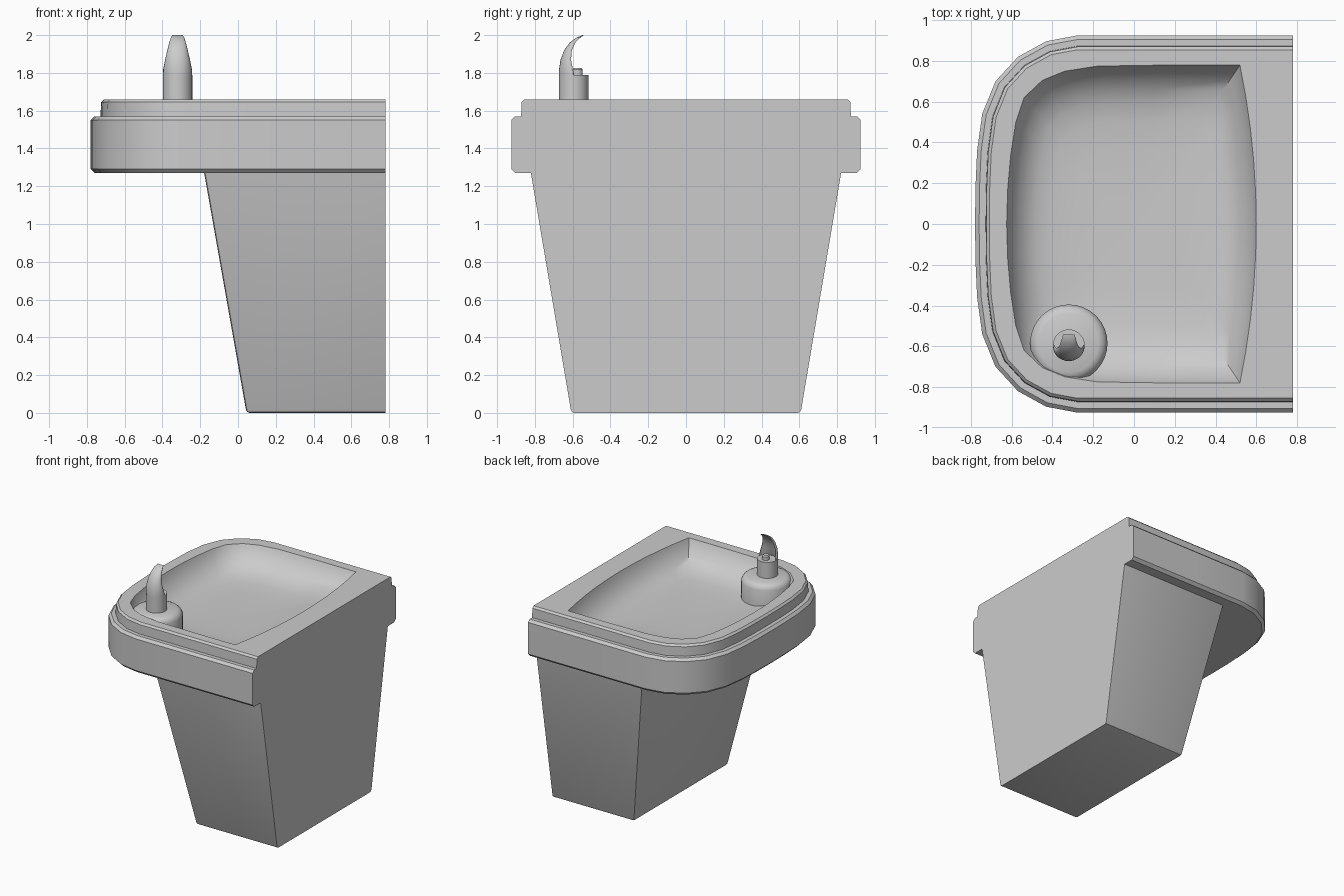
import bpy, bmesh, math
from mathutils import Vector

cube = bpy.data.objects.get("Cube")
if cube:
    bpy.data.objects.remove(cube, do_unlink=True)

steel = bpy.data.materials.new("brushed grey")
steel.use_nodes = True
GREY = (0.6, 0.6, 0.6, 1)
steel.diffuse_color = GREY
steel.node_tree.nodes["Principled BSDF"].inputs["Base Color"].default_value = GREY

WALL = 0.78      # plane of the flat back
BACK_N = 10      # segments along the back edge


def finish(name, bm, angle=35):
    bmesh.ops.recalc_face_normals(bm, faces=bm.faces)
    mesh = bpy.data.meshes.new(name)
    bm.to_mesh(mesh)
    bm.free()
    mesh.materials.append(steel)
    obj = bpy.data.objects.new(name, mesh)
    bpy.context.collection.objects.link(obj)
    bpy.ops.object.select_all(action='DESELECT')
    obj.select_set(True)
    bpy.context.view_layer.objects.active = obj
    bpy.ops.object.shade_smooth_by_angle(angle=math.radians(angle))
    return obj


def loft(loops, cap_first=True, cap_last=True):
    """Skin closed loops that share one point count."""
    bm = bmesh.new()
    rings = [[bm.verts.new(p) for p in loop] for loop in loops]
    n = len(rings[0])
    for a, b in zip(rings, rings[1:]):
        for i in range(n):
            j = (i + 1) % n
            bm.faces.new((a[i], a[j], b[j], b[i]))
    if cap_first:
        bm.faces.new(rings[0])
    if cap_last:
        bm.faces.new(rings[-1])
    return bm


def lathe(name, x, y, profile, n=32):
    loops = [[(x + r * math.cos(math.tau * i / n), y + r * math.sin(math.tau * i / n), z)
              for i in range(n)] for r, z in profile]
    return finish(name, loft(loops))


def mirrored(half):
    """Half outline from the back (+y) to the front centre, mirrored to -y."""
    return half + [(x, -y) for x, y in reversed(half[:-1])]


def close_back(path, bulge):
    """Join the two back corners with a straight or bulging edge."""
    (x, y) = path[-1]
    back = []
    for i in range(1, BACK_N):
        t = -1 + 2 * i / BACK_N
        back.append((x + bulge * (1 - t * t), y * -t))
    return path + back


rim_path = mirrored([(WALL, .925), (.2, .925), (-.28, .925), (-.43, .897), (-.57, .82),
                     (-.68, .7), (-.745, .54), (-.77, .36), (-.778, .18), (-.78, 0)])
bowl_path = mirrored([(.52, .78), (.15, .78), (-.18, .775), (-.34, .75), (-.45, .705),
                      (-.54, .62), (-.58, .5), (-.605, .34), (-.62, .17), (-.625, 0)])


def inset_rim(d):
    out = []
    for i, (x, y) in enumerate(rim_path):
        a = Vector(rim_path[max(i - 1, 0)])
        b = Vector(rim_path[min(i + 1, len(rim_path) - 1)])
        t = (b - a).normalized()
        out.append((x - t.y * d, y + t.x * d))
    return close_back(out, 0)


# Basin: stepped rim, flat top and sunken bowl in one skin
loops = [[(x, y, z) for x, y in inset_rim(d)]
         for z, d in [(1.27, .022), (1.292, 0), (1.55, 0), (1.57, .02), (1.57, .052),
                      (1.645, .055), (1.66, .07)]]
bowl = close_back(bowl_path, .08)
for s, z in [(1, 1.66), (.985, 1.635), (.955, 1.598), (.91, 1.56), (.85, 1.525),
             (.77, 1.497), (.65, 1.48), (.45, 1.472), (.2, 1.468), (.02, 1.467)]:
    loops.append([(x * s, y * s, z) for x, y in bowl])
finish("basin", loft(loops))

# Cabinet: tapered box with softened edges away from the wall
bm = loft([[(WALL, w, z), (front, w, z), (front, -w, z), (WALL, -w, z)]
           for z, w, front in [(0, .607, .045), (1.275, .822, -.18)]])
edges = [e for e in bm.edges
         if any(v.co.x < WALL - .1 for v in e.verts) and min(v.co.z for v in e.verts) < .1]
bmesh.ops.bevel(bm, geom=edges, offset=.016, segments=2, affect='EDGES', profile=.5)
finish("cabinet", bm)

# Spout mount, nozzle base and water jet
SX, SY = -.32, -.595
lathe("spout_mount", SX, SY + .01, [(.19, 1.45), (.19, 1.615), (.18, 1.638), (.165, 1.651), (.145, 1.659)])
lathe("spout_base", SX, SY, [(.078, 1.65), (.078, 1.79)])
lathe("water_jet", SX, SY + .02, [(.028, 1.785), (.028, 1.818), (.02, 1.826)], 16)

# Hooked mouth guard: crescent sections that narrow toward the tip
sections = []
for z, back, thick, half, sag in [
        (1.785, -.673, .02, .078, .078), (1.82, -.672, .034, .076, .066),
        (1.87, -.664, .036, .066, .048), (1.92, -.645, .034, .054, .034),
        (1.96, -.616, .03, .044, .022), (1.985, -.583, .022, .036, .014),
        (2.0, -.548, .006, .028, .006)]:
    outer, inner = [], []
    for i in range(13):
        a = math.radians(-90 + 15 * i)
        x, drop = math.sin(a), 1 - math.cos(a)
        outer.append((SX + half * x, back + sag * drop, z))
        inner.append((SX + half * .93 * x, back + thick + max(sag - thick * .8, 0) * drop, z))
    sections.append(outer + inner[::-1])
finish("mouth_guard", loft(sections), 50)
